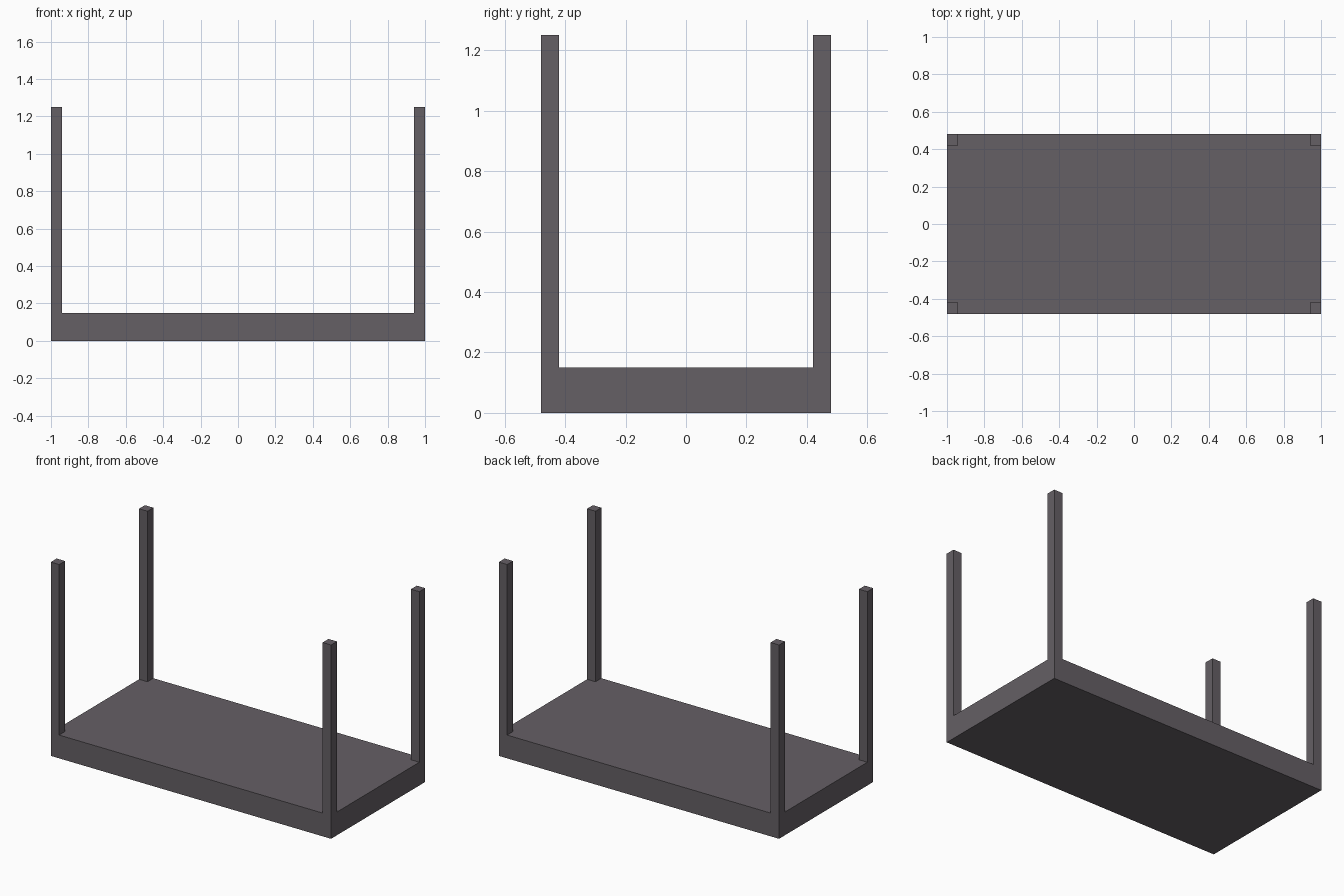
import bpy

if "Cube" in bpy.data.objects:
    bpy.data.objects.remove(bpy.data.objects["Cube"])

L, W, H = 2.0, 0.96, 0.15   # base size
POST, TOP = 0.06, 1.25      # post thickness and overall height

mat = bpy.data.materials.new("dark_grey")
mat.diffuse_color = (0.13, 0.115, 0.13, 1)
mat.use_nodes = True
mat.node_tree.nodes["Principled BSDF"].inputs["Base Color"].default_value = mat.diffuse_color


def box(name, size, centre):
    bpy.ops.mesh.primitive_cube_add(size=1, location=centre)
    ob = bpy.context.object
    ob.name = name
    ob.scale = size
    bpy.ops.object.transform_apply(location=False, rotation=False, scale=True)
    ob.data.materials.append(mat)
    return ob


# Slab base
box("base", (L, W, H), (0, 0, H / 2))

# Four corner posts, flush with the outer faces of the base
for sx, side in ((-1, "left"), (1, "right")):
    for sy, end in ((-1, "front"), (1, "back")):
        box(f"{end}_{side}_post", (POST, POST, TOP - H),
            (sx * (L - POST) / 2, sy * (W - POST) / 2, (TOP + H) / 2))
